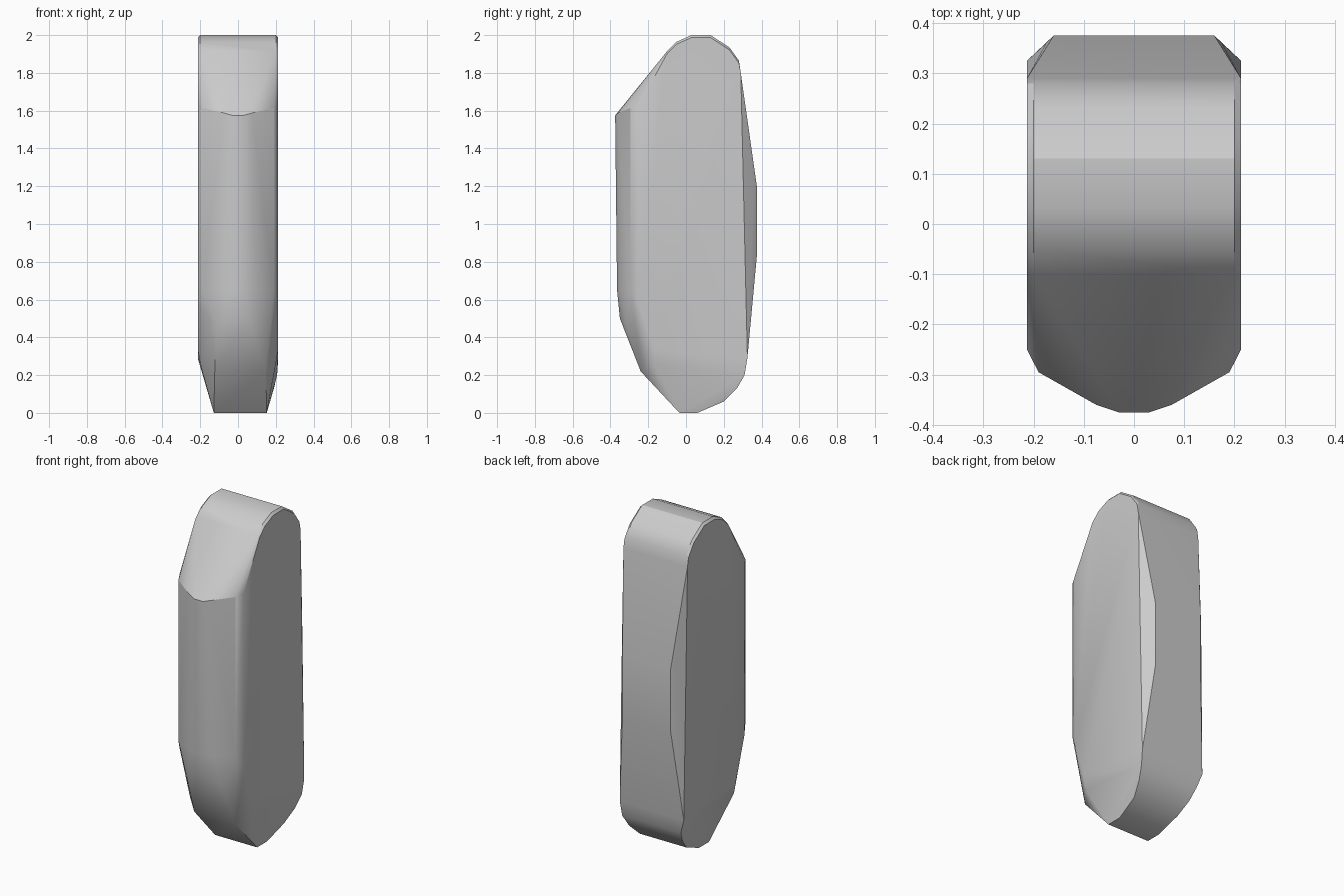
import bpy
import bmesh
import math

cube = bpy.data.objects.get("Cube")
if cube:
    bpy.data.objects.remove(cube, do_unlink=True)

grey = bpy.data.materials.new("light grey")
grey.use_nodes = True
COLOUR = (0.6, 0.6, 0.6, 1)
grey.diffuse_color = COLOUR
grey.node_tree.nodes["Principled BSDF"].inputs["Base Color"].default_value = COLOUR

# Half-width stations: (half width, depth, height)
FRONT = [(.03, -.375), (.075, -.36), (.145, -.32), (.19, -.295), (.213, -.25)]
CROWN = [(.28, 1.86), (.23, 1.93), (.13, 1.995), (.03, 1.995),
         (-.05, 1.96), (-.1, 1.91)]
HEEL = [(.14, -.035, 0), (.14, .06, 0), (.155, .2, .06),
        (.178, .27, .13), (.195, .31, .2), (.213, .325, .29)]
CHIN = [(.05, -.35, .5), (.12, -.32, .47), (.135, -.24, .22),
        (.2, -.17, .26), (.213, -.25, .58), (.213, -.17, .34)]
BACK = [(.16, .375), (.175, .36), (.213, .3)]


def body_points():
    pts = list(HEEL) + list(CHIN)
    # Rounded front column
    for i, (x, y) in enumerate(FRONT):
        pts.append((x, y, 1.575 + .013 * i))
        pts.append((x, y + .01 if i < 3 else y, .65))
    # Curved crown with a narrow edge bevel
    for y, z in CROWN:
        pts.append((.2, y, z + .005))
        pts.append((.213, y, z - .008))
    # Chamfered back bulge
    for x, y in BACK:
        pts += [(x, y, 1.2), (x, y, .83)]
    pts.append((.213, .29, 1.8))
    return pts


# One closed faceted body
bm = bmesh.new()
for x, y, z in body_points():
    shift = .012 if z < .24 else 0
    for side in (-1, 1):
        bm.verts.new((side * x + shift, y, z))
hull = bmesh.ops.convex_hull(bm, input=bm.verts)
inside = {v for v in hull["geom_interior"] if isinstance(v, bmesh.types.BMVert)}
bmesh.ops.delete(bm, geom=list(inside), context="VERTS")
bmesh.ops.dissolve_limit(bm, angle_limit=math.radians(.5),
                         verts=bm.verts, edges=bm.edges)
bmesh.ops.recalc_face_normals(bm, faces=bm.faces)

mesh = bpy.data.meshes.new("body")
bm.to_mesh(mesh)
bm.free()
mesh.materials.append(grey)
body = bpy.data.objects.new("body", mesh)
bpy.context.collection.objects.link(body)

bpy.ops.object.select_all(action="DESELECT")
body.select_set(True)
bpy.context.view_layer.objects.active = body
bpy.ops.object.shade_smooth_by_angle(angle=math.radians(30))
